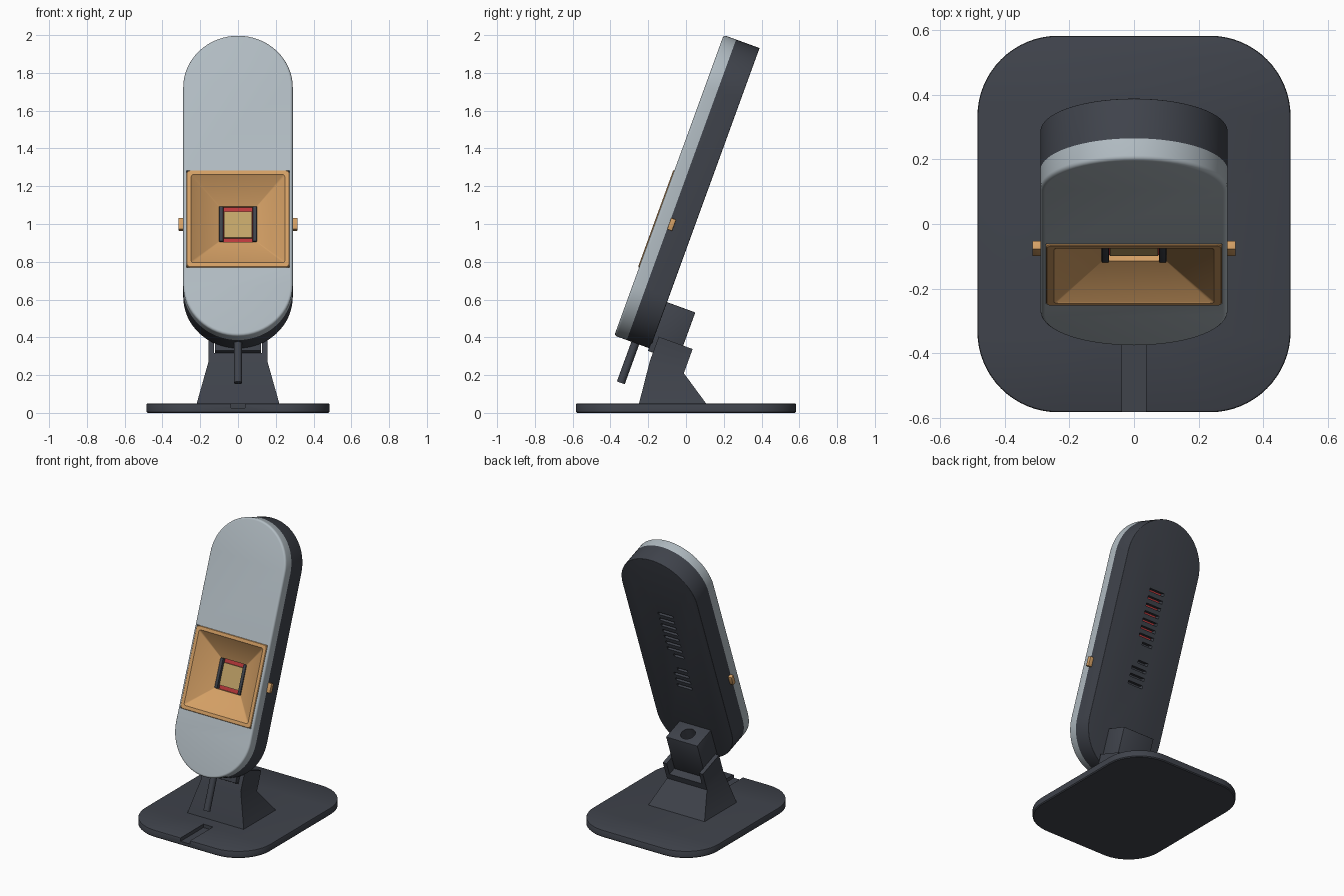
import bpy, bmesh, math
from mathutils import Matrix, Vector

if "Cube" in bpy.data.objects:
    bpy.data.objects.remove(bpy.data.objects["Cube"])

# Head frame: local y runs back through the head, local z runs up along it
HEAD = Matrix.Translation((0, -0.09, 1.205)) @ Matrix.Rotation(math.radians(-20), 4, 'X')
AIM = -0.19  # height of the horn centre along the head


def material(name, rgb):
    m = bpy.data.materials.new(name)
    m.diffuse_color = (*rgb, 1)
    m.use_nodes = True
    m.node_tree.nodes["Principled BSDF"].inputs["Base Color"].default_value = m.diffuse_color
    return m


CHARCOAL = material("charcoal", (0.050, 0.056, 0.071))
GREY = material("light_grey", (0.44, 0.50, 0.54))
ORANGE = material("orange", (0.66, 0.35, 0.13))
RED = material("red", (0.50, 0.04, 0.045))
KHAKI = material("khaki", (0.54, 0.37, 0.14))


def make(name, bm, mat, frame=None):
    bmesh.ops.recalc_face_normals(bm, faces=bm.faces)
    mesh = bpy.data.meshes.new(name)
    bm.to_mesh(mesh)
    bm.free()
    if frame:
        mesh.transform(frame)
    mesh.materials.append(mat)
    ob = bpy.data.objects.new(name, mesh)
    bpy.context.collection.objects.link(ob)
    return ob


def box(name, lo, hi, mat, frame=HEAD, bevel=0):
    bm = bmesh.new()
    bmesh.ops.create_cube(bm, size=1)
    for v in bm.verts:
        v.co = [lo[i] if v.co[i] < 0 else hi[i] for i in range(3)]
    if bevel:
        bmesh.ops.bevel(bm, geom=bm.edges[:], offset=bevel, segments=2, profile=0.5, affect='EDGES')
    return make(name, bm, mat, frame)


def cylinder(name, r, centre, depth, mat, frame=HEAD, segments=24):
    bm = bmesh.new()
    bmesh.ops.create_cone(bm, cap_ends=True, segments=segments, radius1=r, radius2=r,
                          depth=depth, matrix=Matrix.Translation(centre))
    return make(name, bm, mat, frame)


def rounded_rect(hx, hy, r, n=16):
    """Outline of a rectangle with round corners, counter-clockwise."""
    pts = []
    for q, (sx, sy) in enumerate([(1, 1), (-1, 1), (-1, -1), (1, -1)]):
        for i in range(n + 1):
            a = (q + i / n) * math.pi / 2
            p = (sx * (hx - r) + r * math.cos(a), sy * (hy - r) + r * math.sin(a))
            if not pts or math.dist(p, pts[-1]) > 1e-5:
                pts.append(p)
    if math.dist(pts[0], pts[-1]) < 1e-5:
        pts.pop()
    return pts


def loft(name, rings, mat, frame=None, closed=False):
    """Skin successive rings of points; cap the ends or join them."""
    bm = bmesh.new()
    vs = [[bm.verts.new(p) for p in ring] for ring in rings]
    n = len(vs[0])
    pairs = list(zip(vs, vs[1:])) + ([(vs[-1], vs[0])] if closed else [])
    for a, b in pairs:
        for i in range(n):
            bm.faces.new((a[i], a[(i + 1) % n], b[(i + 1) % n], b[i]))
    if not closed:
        bm.faces.new(vs[0])
        bm.faces.new(vs[-1])
    return make(name, bm, mat, frame)


def cut(ob, cutters, remove=True):
    bpy.context.view_layer.objects.active = ob
    for c in cutters:
        m = ob.modifiers.new("cut", 'BOOLEAN')
        m.operation, m.solver, m.object = 'DIFFERENCE', 'EXACT', c
        bpy.ops.object.modifier_apply(modifier=m.name)
        if remove:
            bpy.data.objects.remove(c)


def slab(name, d0, d1, mat, f0, f1):
    """Capsule-shaped slab of the head with rounded front and back rims."""
    prof = []
    for d, f, s in ((d0, f0, 1), (d1, f1, -1)):
        arc = [(d + s * f * (1 - math.sin(t)), f * (1 - math.cos(t)))
               for t in (i * math.pi / 8 for i in range(4, -1, -1))] if f else [(d, 0)]
        prof += arc if s > 0 else arc[::-1]
    return loft(name, [[(x, d, z) for x, z in rounded_rect(0.29 - e, 0.8465 - e, 0.2899 - e)]
                       for d, e in prof], mat, HEAD)


# Head shells
face = slab("front_cover", 0, 0.07, GREY, 0.014, 0)
body = slab("rear_shell", 0.07, 0.202, CHARCOAL, 0, 0.004)
pit = box("pit_cutter", (-0.273, -0.1, AIM - 0.273), (0.273, 0.13, AIM + 0.273), CHARCOAL)
cut(face, [pit], remove=False)
cut(body, [pit])

# Vent slots through the back, with the circuit board behind them
slots = [(-0.058, 0.058, 0.37 - 0.05 * i) for i in range(7)]
slots += [(-0.058, 0.02, 0.02), (-0.058, 0.02, -0.10)]
slots += [(-0.058, 0.058, -0.15 - 0.05 * i) for i in range(3)]
cut(body, [box("slot_cutter", (a, 0.165, z - 0.010), (b, 0.25, z + 0.010), CHARCOAL)
           for a, b, z in slots])
box("vent_board", (-0.07, 0.164, 0.04), (0.07, 0.167, 0.39), RED)

# Horn: raised rim, sloping walls and a square throat
horn_rings = [(0.273, 0.10, 0.02), (0.273, -0.003, 0.02), (0.270, -0.006, 0.018),
              (0.248, -0.006, 0.012), (0.245, -0.002, 0.010), (0.10, 0.08, 0.003), (0.10, 0.10, 0.003)]
loft("horn", [[(x, d, z + AIM) for x, z in rounded_rect(h, h, r, 4)]
              for h, d, r in horn_rings], ORANGE, HEAD, closed=True)
for s in (-1, 1):
    xs = sorted((s * 0.27, s * 0.315))
    box("side_knob", (xs[0], 0.070, AIM - 0.032), (xs[1], 0.098, AIM + 0.032), ORANGE, bevel=0.003)

# Sensor module at the end of the horn
box("sensor_board", (-0.1, 0.099, AIM - 0.1), (0.1, 0.105, AIM + 0.1), RED)
box("sensor_patch", (-0.074, 0.086, AIM - 0.074), (0.074, 0.1, AIM + 0.074), KHAKI)
for s in (-1, 1):
    xs = sorted((s * 0.078, s * 0.1))
    box("pin_header", (xs[0], 0.072, AIM - 0.099), (xs[1], 0.1, AIM + 0.099), CHARCOAL, bevel=0.004)

# Cable leaving the bottom of the head
cylinder("cable", 0.022, (0, 0.118, -0.945), 0.25, CHARCOAL)

# Mounting block behind the head with a bored hole
block = box("mount_block", (-0.122, 0.195, -0.862), (0.122, 0.361, -0.585), CHARCOAL, bevel=0.004)
cut(block, [cylinder("bore_cutter", 0.048, (0, 0.285, -0.58), 0.24, CHARCOAL)])

# Pedestal lofted from the base up to the tilted yoke
def tilted(z):
    return [HEAD @ Vector((x, d, z)) for x, d in
            ((-0.155, 0.223), (0.155, 0.223), (0.155, 0.414), (-0.155, 0.414))]


foot = [(-0.22, -0.25, 0.045), (0.22, -0.25, 0.045), (0.22, 0.11, 0.045), (-0.22, 0.11, 0.045)]
pedestal = loft("pedestal", [foot, tilted(-0.908), tilted(-0.772)], CHARCOAL)
cut(pedestal, [box("yoke_cutter", (-0.126, 0.1, -0.864), (0.126, 0.5, -0.7), CHARCOAL)])

# Base plate with softened rims and a cable groove at the front
base = loft("base_plate", [[(x, y, z) for x, y in rounded_rect(0.485 - e, 0.583 - e, 0.25 - e)]
                           for z, e in ((0, 0.006), (0.006, 0), (0.044, 0), (0.048, 0.002), (0.05, 0.006))],
            CHARCOAL)
cut(base, [box("groove_cutter", (-0.037, -0.7, 0.026), (0.037, -0.33, 0.1), CHARCOAL, None)])

# Smooth curved surfaces, keep hard edges
bpy.ops.object.select_all(action='SELECT')
bpy.ops.object.shade_smooth_by_angle(angle=math.radians(30))
